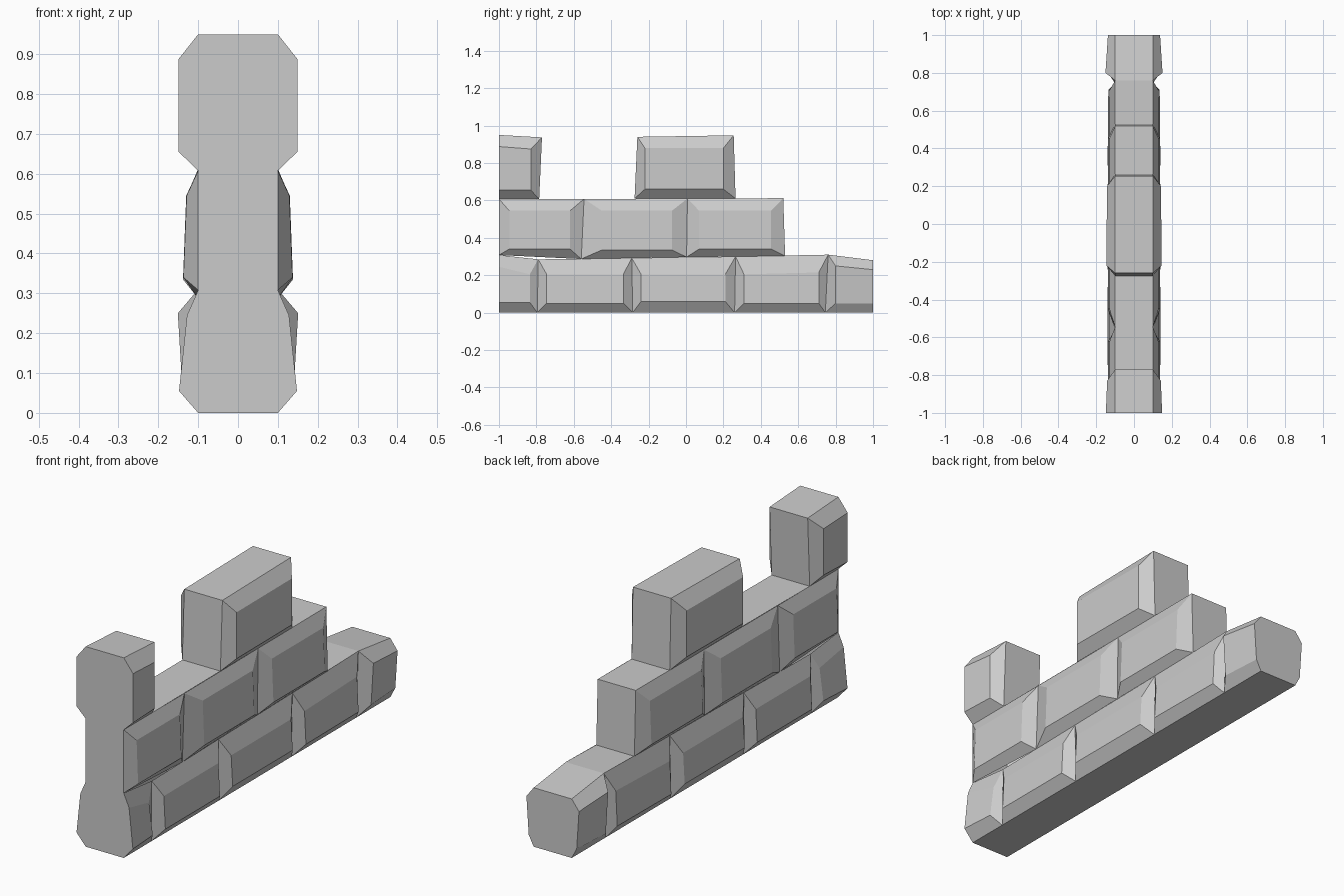
import bpy

if "Cube" in bpy.data.objects:
    bpy.data.objects.remove(bpy.data.objects["Cube"])

CORE = 0.1  # half thickness of the wall at the mortar joints


def make_object(name, verts, faces, mirror=False):
    mesh = bpy.data.meshes.new(name)
    mesh.from_pydata(verts, [], faces)
    mesh.update()
    obj = bpy.data.objects.new(name, mesh)
    bpy.context.collection.objects.link(obj)
    if mirror:
        obj.modifiers.new("both_sides", 'MIRROR').use_axis[0] = True
    return obj


def brick_faces(name, left, right, panel):
    """Raised stone face between two joints (y_bottom, z_bottom, y_top, z_top).
    panel: y0, y1, z bottom, z top left, z top right, x left, x right, lean."""
    y0, y1, zb, zl, zr, xl, xr, lean = panel
    outer = [(CORE, left[0], left[1]), (CORE, right[0], right[1]),
             (CORE, right[2], right[3]), (CORE, left[2], left[3])]
    inner = [(xl + lean, y0, zb), (xr + lean, y1, zb),
             (xr - lean, y1, zr), (xl - lean, y0, zl)]
    faces = [(4, 5, 6, 7)]
    for i in range(4):
        j = (i + 1) % 4
        faces.append((i, j, j + 4, i + 4))
    make_object(name, outer + inner, faces, mirror=True)


def course(name, joints, panels):
    for i, panel in enumerate(panels):
        brick_faces(f"{name}_{i + 1}", joints[i], joints[i + 1], panel)


# Stepped wall core: top, bottom and end surfaces following the silhouette
outline = [(-1, 0), (1, 0), (1, .28), (.76, .31), (.53, .303), (.52, .612),
           (.265, .61), (.255, .948), (-.26, .94), (-.275, .61),
           (-.785, .608), (-.77, .937), (-1, .95)]
n = len(outline)
verts = [(x, y, z) for x in (CORE, -CORE) for y, z in outline]
make_object("wall_core", verts,
            [(i, i + n, (i + 1) % n + n, (i + 1) % n) for i in range(n)])

# Bottom course, cut flat at both ends
course("bottom_brick",
       [(-1, 0, -1, .308), (-.795, 0, -.79, .285), (-.285, 0, -.29, .292),
        (.26, 0, .265, .3), (.745, 0, .76, .31), (1, 0, 1, .28)],
       [(-1, -.835, .055, .245, .205, .138, .127, .01),
        (-.745, -.335, .05, .205, .205, .136, .136, .004),
        (-.24, .21, .06, .205, .205, .136, .136, .004),
        (.31, .71, .05, .205, .215, .136, .132, .004),
        (.8, 1, .05, .25, .23, .145, .132, -.006)])

# Middle course
course("middle_brick",
       [(-1, .308, -1, .608), (-.56, .287, -.545, .608),
        (.003, .297, .008, .61), (.53, .303, .52, .612)],
       [(-.945, -.62, .34, .545, .545, .133, .133, .004),
        (-.45, -.075, .335, .545, .545, .134, .134, .004),
        (.07, .455, .34, .545, .545, .133, .133, .004)])

# Top blocks standing apart like battlements
brick_faces("corner_block", (-1, .608, -1, .95), (-.785, .608, -.77, .937),
            (-1, -.83, .655, .888, .875, .149, .142, 0))
brick_faces("centre_block", (-.275, .61, -.26, .94), (.265, .61, .255, .948),
            (-.22, .2, .66, .88, .88, .146, .143, 0))
